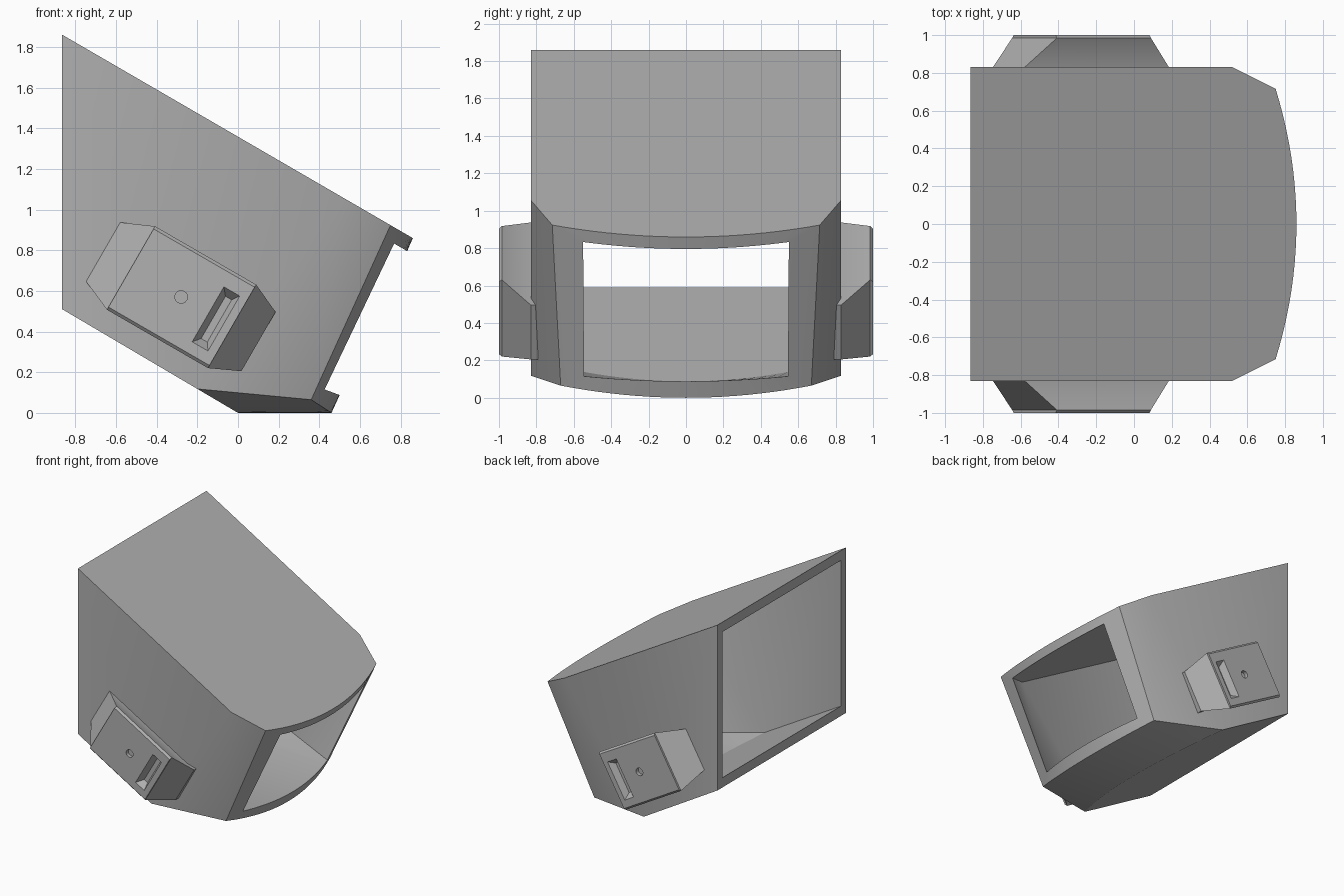
import bpy, bmesh, math
from mathutils import Vector

cube = bpy.data.objects.get("Cube")
if cube:
    bpy.data.objects.remove(cube, do_unlink=True)

# One plain grey for everything
grey = bpy.data.materials.new("plain_grey")
grey.use_nodes = True
COLOR = (0.44, 0.44, 0.44, 1)
grey.diffuse_color = COLOR
grey.node_tree.nodes["Principled BSDF"].inputs["Base Color"].default_value = COLOR

REAR = -0.865
SLOPE = 0.58
STEPS = 20


def finish(bm, name):
    """Turn a bmesh into a named grey object."""
    bmesh.ops.recalc_face_normals(bm, faces=bm.faces)
    mesh = bpy.data.meshes.new(name)
    bm.to_mesh(mesh)
    bm.free()
    mesh.materials.append(grey)
    obj = bpy.data.objects.new(name, mesh)
    bpy.context.collection.objects.link(obj)
    return obj


def smooth(obj, angle):
    bpy.ops.object.select_all(action='DESELECT')
    obj.select_set(True)
    bpy.context.view_layer.objects.active = obj
    bpy.ops.object.shade_smooth_by_angle(angle=math.radians(angle))


def skin(bm, half, top_rear, low_rear, shoulder, heel, top, low, crease):
    """One skin of the hood: sloped roof, sides, cheeks and keel, open at both ends.
    top and low are (x middle, x drop, z middle, z rise, half width) of the window edges."""
    def roof(x):
        return top_rear - SLOPE * (x - REAR)

    def floor(x):
        return max(0, low_rear - (low_rear - crease) / -REAR * (x - REAR))

    T, F, C = [], [], []
    for i in range(-1, STEPS + 2):
        if i in (-1, STEPS + 1):
            y = half if i > 0 else -half
            T.append(bm.verts.new((shoulder, y, roof(shoulder))))
            F.append(bm.verts.new((heel, y, floor(heel))))
            C.append(F[-1])
            continue
        s = 2 * i / STEPS - 1
        x = top[0] - top[1] * s * s
        T.append(bm.verts.new((x, s * top[4], roof(x))))
        F.append(bm.verts.new((low[0] - low[1] * s * s, s * low[4], low[2] + low[3] * s * s)))
        y = s * low[4]
        x = heel * (y / half) ** 2
        C.append(bm.verts.new((x, y, floor(x))))
    RT = [bm.verts.new((REAR, y, top_rear)) for y in (-half, half)]
    RB = [bm.verts.new((REAR, y, low_rear)) for y in (-half, half)]
    bm.faces.new([RT[0]] + T + [RT[1]])
    bm.faces.new([RB[0]] + C + [RB[1]])
    for end, near, k in ((0, 0, 1), (1, -1, -2)):
        bm.faces.new((RT[end], T[near], F[near], RB[end]))
        bm.faces.new((T[near], T[k], F[k], F[near]))
    for i in range(len(F) - 1):
        loop = list(dict.fromkeys((F[i], F[i + 1], C[i + 1], C[i])))
        bm.faces.new(loop)
    window = T[1:-1] + F[-2:0:-1]
    rear = [RT[0], RT[1], RB[1], RB[0]]
    return window, rear


# Hood shell: outer and inner skins joined by the window rim and the rear rim
bm = bmesh.new()
outer = skin(bm, 0.83, 1.86, 0.51, 0.52, -0.2,
             (0.86, 0.11, 0, 0, 0.715), (0.46, 0.10, 0, 0.065, 0.67), 0)
inner = skin(bm, 0.765, 1.78, 0.59, 0.49, -0.17,
             (0.832, 0.064, 0, 0, 0.55), (0.50, 0.074, 0.088, 0.027, 0.545), 0.088)
for a, b in zip(outer, inner):
    n = len(a)
    for i in range(n):
        j = (i + 1) % n
        bm.faces.new((a[i], a[j], b[j], b[i]))
smooth(finish(bm, "hood_shell"), 28)

# Side pods lie along the roof slope: a runs forward and down, b runs up
A = Vector((math.cos(math.pi / 6), 0, -0.5))
B = Vector((0.5, 0, math.cos(math.pi / 6)))
MID = 0.354


def place(a, b, y, side):
    p = A * a + B * b
    return Vector((p.x, side * y, p.z))


def loft(rings, name, side):
    """Solid through rings of (a, b, y) points."""
    bm = bmesh.new()
    loops = [[bm.verts.new(place(*p, side)) for p in ring] for ring in rings]
    n = len(loops[0])
    bm.faces.new(loops[0])
    bm.faces.new(loops[-1])
    for lo, hi in zip(loops, loops[1:]):
        for i in range(n):
            j = (i + 1) % n
            bm.faces.new((lo[i], lo[j], hi[j], hi[i]))
    return finish(bm, name)


def rect(a0, a1, b_half, y, mid=MID):
    return [(a0, mid - b_half, y), (a1, mid - b_half, y),
            (a1, mid + b_half, y), (a0, mid + b_half, y)]


def disc(a, b, r, y):
    turn = [2 * math.pi * i / 20 for i in range(20)]
    return [(a + r * math.cos(t), b + r * math.sin(t), y) for t in turn]


def carve(target, cutter):
    """Cut a recess and discard the cutter."""
    mod = target.modifiers.new("recess", 'BOOLEAN')
    mod.operation = 'DIFFERENCE'
    mod.solver = 'EXACT'
    mod.object = cutter
    cutter.hide_render = True
    bpy.context.view_layer.update()
    graph = bpy.context.evaluated_depsgraph_get()
    mesh = bpy.data.meshes.new_from_object(target.evaluated_get(graph))
    target.modifiers.clear()
    target.data = mesh
    bpy.data.objects.remove(cutter, do_unlink=True)


for side, label in ((-1, "right"), (1, "left")):
    pod = loft([rect(-0.97, -0.088, 0.168, 0.775),
                rect(-0.97, -0.088, 0.168, 0.83),
                rect(-0.812, -0.238, 0.237, 0.985),
                rect(-0.812, -0.238, 0.222, 1.0)], label + "_side_pod", side)
    # Tapered slot and small round socket
    carve(pod, loft([rect(-0.34, -0.305, 0.12, 0.95, 0.346),
                     rect(-0.37, -0.28, 0.156, 1.0, 0.346),
                     rect(-0.37, -0.28, 0.156, 1.02, 0.346)], "slot_cutter", side))
    carve(pod, loft([disc(-0.527, MID, 0.031, 0.97),
                     disc(-0.527, MID, 0.031, 1.02)], "socket_cutter", side))
    smooth(pod, 25)
